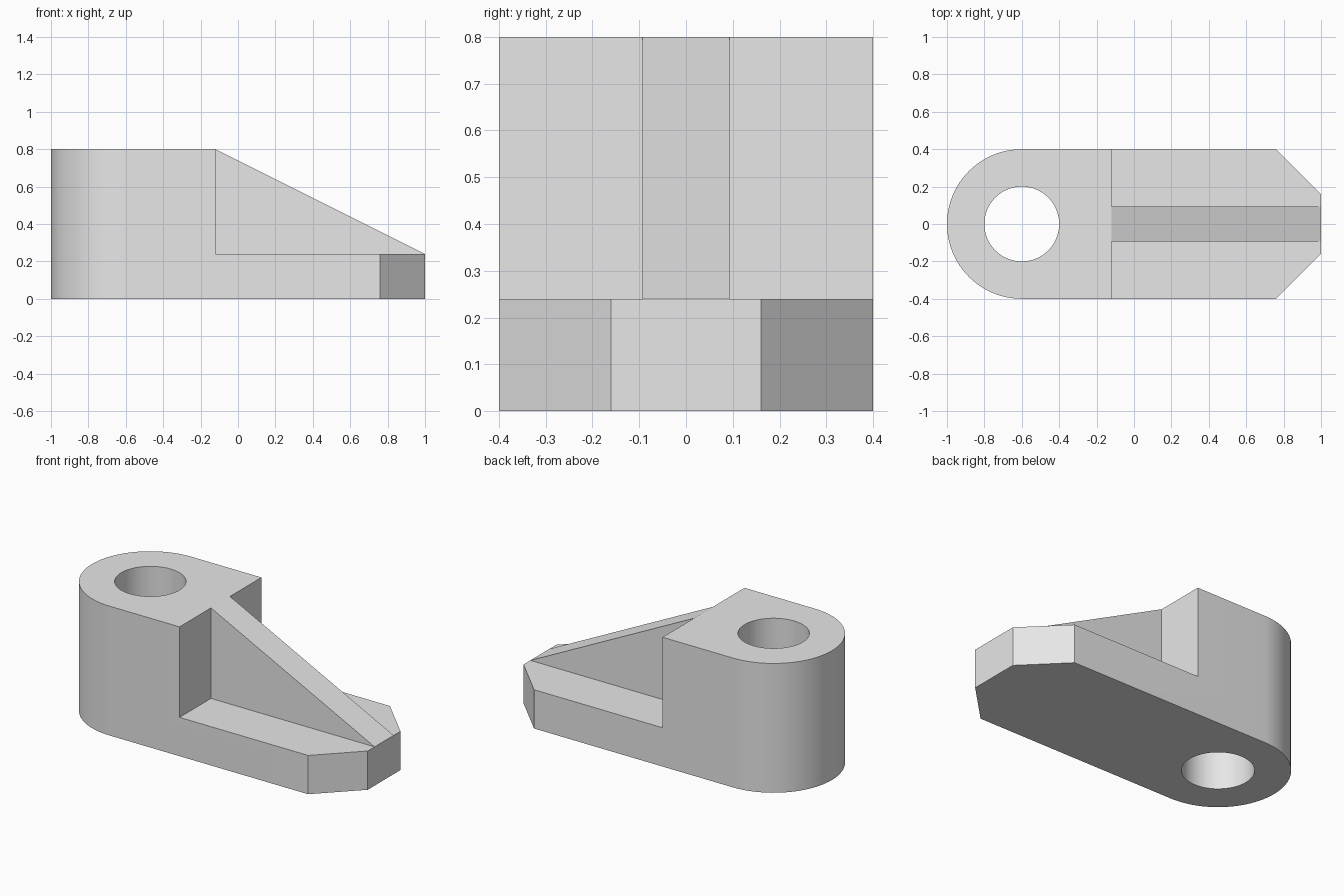
import bpy
import bmesh
from math import sin, cos, pi, radians
from mathutils import Vector

default = bpy.data.objects.get("Cube")
if default:
    bpy.data.objects.remove(default, do_unlink=True)

HALF = 0.4       # half width, also the radius of the rounded end
HEIGHT = 0.8
FOOT_TOP = 0.24
STEP_X = -0.12   # where the boss ends and the rib begins
RIB = 0.093      # half thickness of the rib
HOLE_X = -0.6

grey = bpy.data.materials.new("plain grey")
grey.use_nodes = True
colour = (0.8, 0.8, 0.8, 1)
grey.diffuse_color = colour
grey.node_tree.nodes["Principled BSDF"].inputs["Base Color"].default_value = colour


def prism(name, points, direction):
    """Extrude a closed polygon of 3D points along a direction."""
    bm = bmesh.new()
    face = bm.faces.new([bm.verts.new(p) for p in points])
    new = bmesh.ops.extrude_face_region(bm, geom=[face])["geom"]
    verts = [v for v in new if isinstance(v, bmesh.types.BMVert)]
    bmesh.ops.translate(bm, verts=verts, vec=Vector(direction))
    bmesh.ops.recalc_face_normals(bm, faces=bm.faces)
    mesh = bpy.data.meshes.new(name)
    bm.to_mesh(mesh)
    bm.free()
    mesh.materials.append(grey)
    obj = bpy.data.objects.new(name, mesh)
    bpy.context.collection.objects.link(obj)
    return obj


def arc(radius, start, end, steps, z):
    angles = [start + (end - start) * i / steps for i in range(steps + 1)]
    return [(HOLE_X + radius * cos(a), radius * sin(a), z) for a in angles]


# Full-height body: rounded at one end, chamfered at the other
nose = [(0.76, -HALF, 0), (1, -0.16, 0), (1, 0.16, 0), (0.76, HALF, 0)]
body = prism("bracket_body", arc(HALF, pi / 2, 3 * pi / 2, 48, 0) + nose, (0, 0, HEIGHT))

# Bore through the boss
cutters = [prism("bore_cutter", arc(0.2, 0, 2 * pi, 64, -0.1)[:-1], (0, 0, 1))]

# Pockets either side of the rib
for side, name in ((1, "left_pocket_cutter"), (-1, "right_pocket_cutter")):
    near, far = side * RIB, side * 0.6
    corners = [(STEP_X, near), (1.2, near), (1.2, far), (STEP_X, far)]
    cutters.append(prism(name, [(x, y, FOOT_TOP) for x, y in corners], (0, 0, 1)))

# Slope along the top of the rib
slope = [(STEP_X - 0.2, 0.9), (1.2, 0.14), (1.2, 0.9)]
cutters.append(prism("slope_cutter", [(x, -0.6, z) for x, z in slope], (0, 1.2, 0)))
slope_mesh = cutters[-1].data
slope_mesh.vertices[0].co.z = slope_mesh.vertices[3].co.z = HEIGHT + 0.1

for cutter in cutters:
    cutter.hide_render = True
    mod = body.modifiers.new(cutter.name, "BOOLEAN")
    mod.operation = "DIFFERENCE"
    mod.solver = "EXACT"
    mod.object = cutter

# Bake the cuts, then discard the cutters
depsgraph = bpy.context.evaluated_depsgraph_get()
baked = bpy.data.meshes.new_from_object(body.evaluated_get(depsgraph))
body.modifiers.clear()
body.data = baked
for cutter in cutters:
    bpy.data.objects.remove(cutter, do_unlink=True)

# Smooth round walls, crisp edges
bpy.ops.object.select_all(action="DESELECT")
body.select_set(True)
bpy.context.view_layer.objects.active = body
bpy.ops.object.shade_smooth_by_angle(angle=radians(25))
